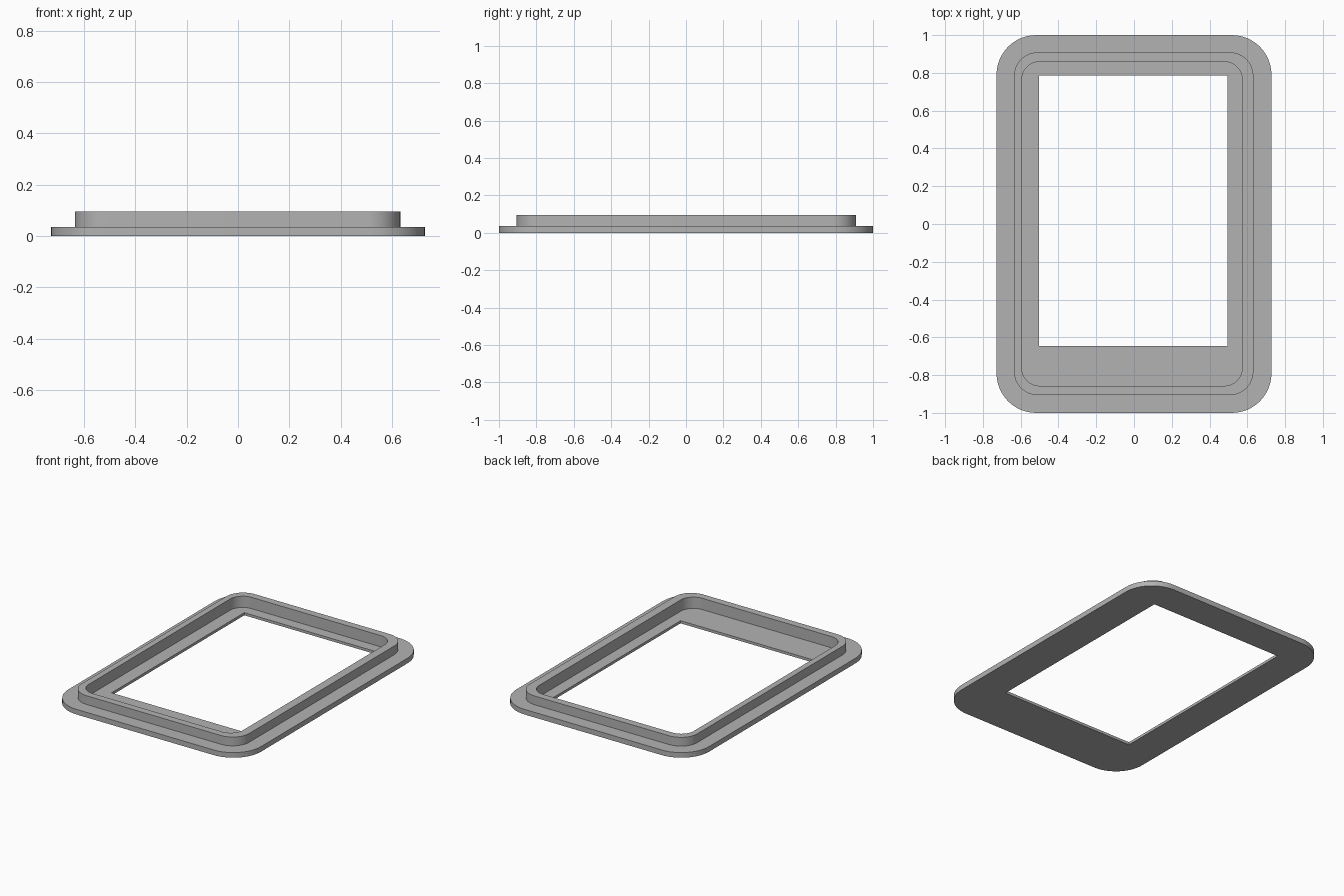
import bpy, bmesh, math

cube = bpy.data.objects.get("Cube")
if cube:
    bpy.data.objects.remove(cube, do_unlink=True)

STEPS = 12  # segments per rounded corner

grey = bpy.data.materials.new("plain grey")
grey.use_nodes = True
grey.diffuse_color = (0.45, 0.45, 0.45, 1)
grey.node_tree.nodes["Principled BSDF"].inputs["Base Color"].default_value = grey.diffuse_color


def outline(x0, x1, y0, y1, r):
    """Counter-clockwise rounded rectangle, same point count for any radius."""
    corners = [(x1 - r, y1 - r), (x0 + r, y1 - r), (x0 + r, y0 + r), (x1 - r, y0 + r)]
    points = []
    for i, (cx, cy) in enumerate(corners):
        for s in range(STEPS + 1):
            a = math.pi / 2 * (i + s / STEPS)
            points.append((cx + r * math.cos(a), cy + r * math.sin(a)))
    return points


# Outlines of the flange, the raised wall and the off-centre window
flange = outline(-0.728, 0.728, -1.0, 1.0, 0.21)
wall_outer = outline(-0.635, 0.632, -0.906, 0.909, 0.125)
wall_inner = outline(-0.594, 0.573, -0.857, 0.859, 0.095)
window = outline(-0.502, 0.494, -0.647, 0.785, 0)

FLANGE_TOP, WALL_TOP, LEDGE_TOP = 0.035, 0.095, 0.018

# Cross-section, walked from the outer bottom edge over the wall to the window
section = [(flange, 0), (flange, FLANGE_TOP),
           (wall_outer, FLANGE_TOP), (wall_outer, WALL_TOP),
           (wall_inner, WALL_TOP), (wall_inner, LEDGE_TOP),
           (window, LEDGE_TOP), (window, 0)]

bm = bmesh.new()
rings = [[bm.verts.new((x, y, z)) for x, y in pts] for pts, z in section]
for k, ring in enumerate(rings):
    above = rings[(k + 1) % len(rings)]
    for i in range(len(ring)):
        j = (i + 1) % len(ring)
        bm.faces.new((ring[i], ring[j], above[j], above[i]))

# Merge the stacked points at the square window corners
bmesh.ops.remove_doubles(bm, verts=bm.verts[:], dist=1e-5)
bmesh.ops.recalc_face_normals(bm, faces=bm.faces[:])
mesh = bpy.data.meshes.new("bezel_frame")
bm.to_mesh(mesh)
bm.free()

frame = bpy.data.objects.new("bezel_frame", mesh)
bpy.context.collection.objects.link(frame)
mesh.materials.append(grey)
bpy.context.view_layer.objects.active = frame
frame.select_set(True)
bpy.ops.object.shade_smooth_by_angle(angle=math.radians(30))
